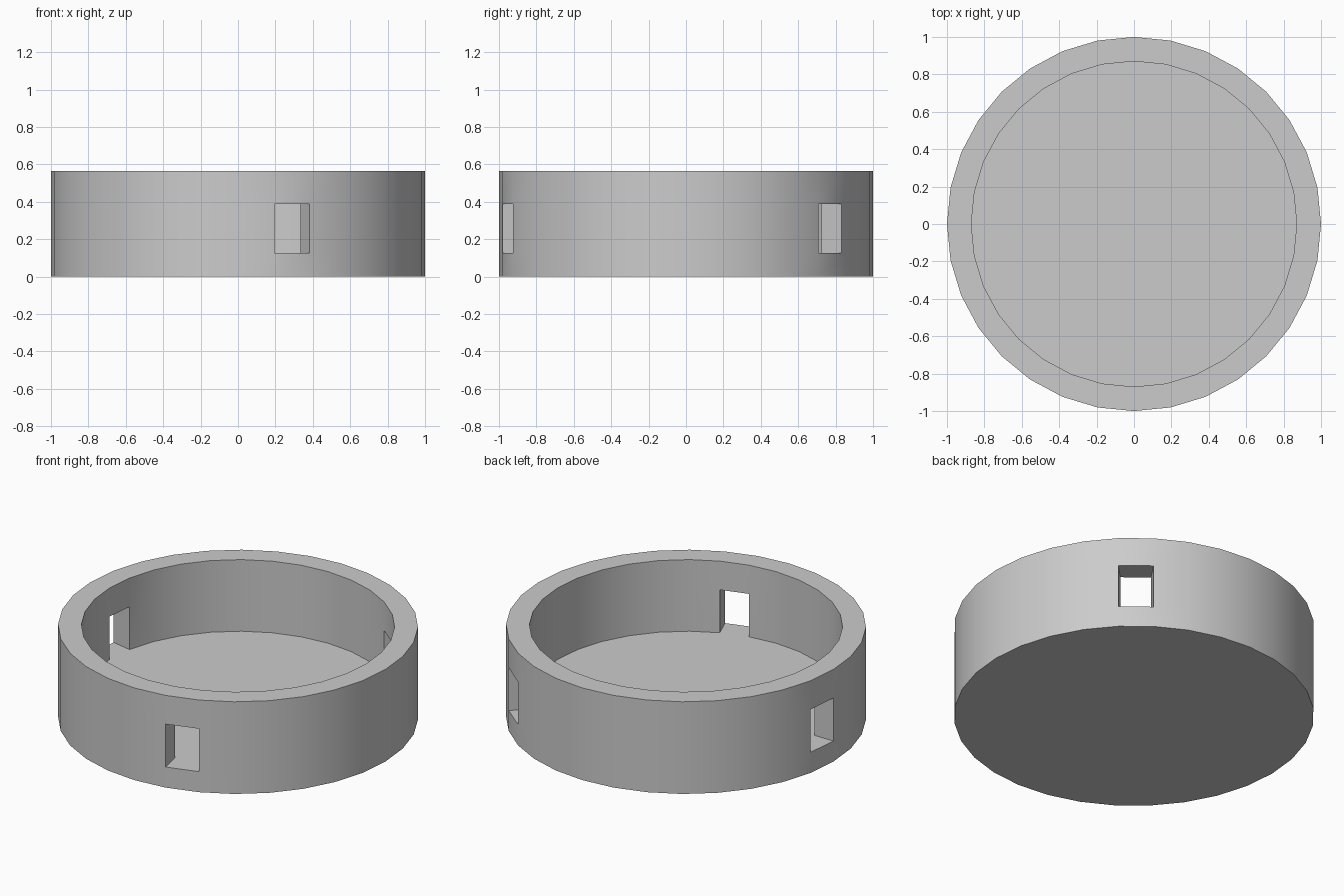
import bpy
import bmesh
from math import cos, sin, radians, tau

cube = bpy.data.objects.get("Cube")
if cube:
    bpy.data.objects.remove(cube, do_unlink=True)

SIDES = 32
OUTER, INNER = 1.0, 0.87
FLOOR, LINTEL, HEIGHT = 0.126, 0.389, 0.565
WINDOWS = (4, 15, 25)  # wall segments left open, about a third of a turn apart

# Material
grey = bpy.data.materials.new("plain grey")
grey.use_nodes = True
colour = (0.6, 0.6, 0.6, 1.0)
grey.diffuse_color = colour
grey.node_tree.nodes["Principled BSDF"].inputs["Base Color"].default_value = colour

bm = bmesh.new()


def ring(radius, z):
    return [bm.verts.new((radius * cos(tau * i / SIDES), radius * sin(tau * i / SIDES), z))
            for i in range(SIDES)]


def band(low, high, i):
    j = (i + 1) % SIDES
    bm.faces.new((low[i], low[j], high[j], high[i]))


# Rings of the outer and inner wall
base = ring(OUTER, 0)
out_sill, out_lintel, out_rim = (ring(OUTER, z) for z in (FLOOR, LINTEL, HEIGHT))
in_sill, in_lintel, in_rim = (ring(INNER, z) for z in (FLOOR, LINTEL, HEIGHT))

# Underside and floor
bm.faces.new(base)
bm.faces.new(in_sill)

# Wall, with window openings lined by sill, lintel and two jambs
for i in range(SIDES):
    band(base, out_sill, i)
    band(out_lintel, out_rim, i)
    band(in_lintel, in_rim, i)
    band(out_rim, in_rim, i)
    if i in WINDOWS:
        band(out_sill, in_sill, i)
        band(out_lintel, in_lintel, i)
        for k in (i, (i + 1) % SIDES):
            bm.faces.new((out_sill[k], in_sill[k], in_lintel[k], out_lintel[k]))
    else:
        band(out_sill, out_lintel, i)
        band(in_sill, in_lintel, i)

bmesh.ops.recalc_face_normals(bm, faces=bm.faces)
mesh = bpy.data.meshes.new("round_tray")
bm.to_mesh(mesh)
bm.free()
mesh.materials.append(grey)

tray = bpy.data.objects.new("round_tray", mesh)
bpy.context.collection.objects.link(tray)
bpy.ops.object.select_all(action="DESELECT")
tray.select_set(True)
bpy.context.view_layer.objects.active = tray
bpy.ops.object.shade_smooth_by_angle(angle=radians(30))
